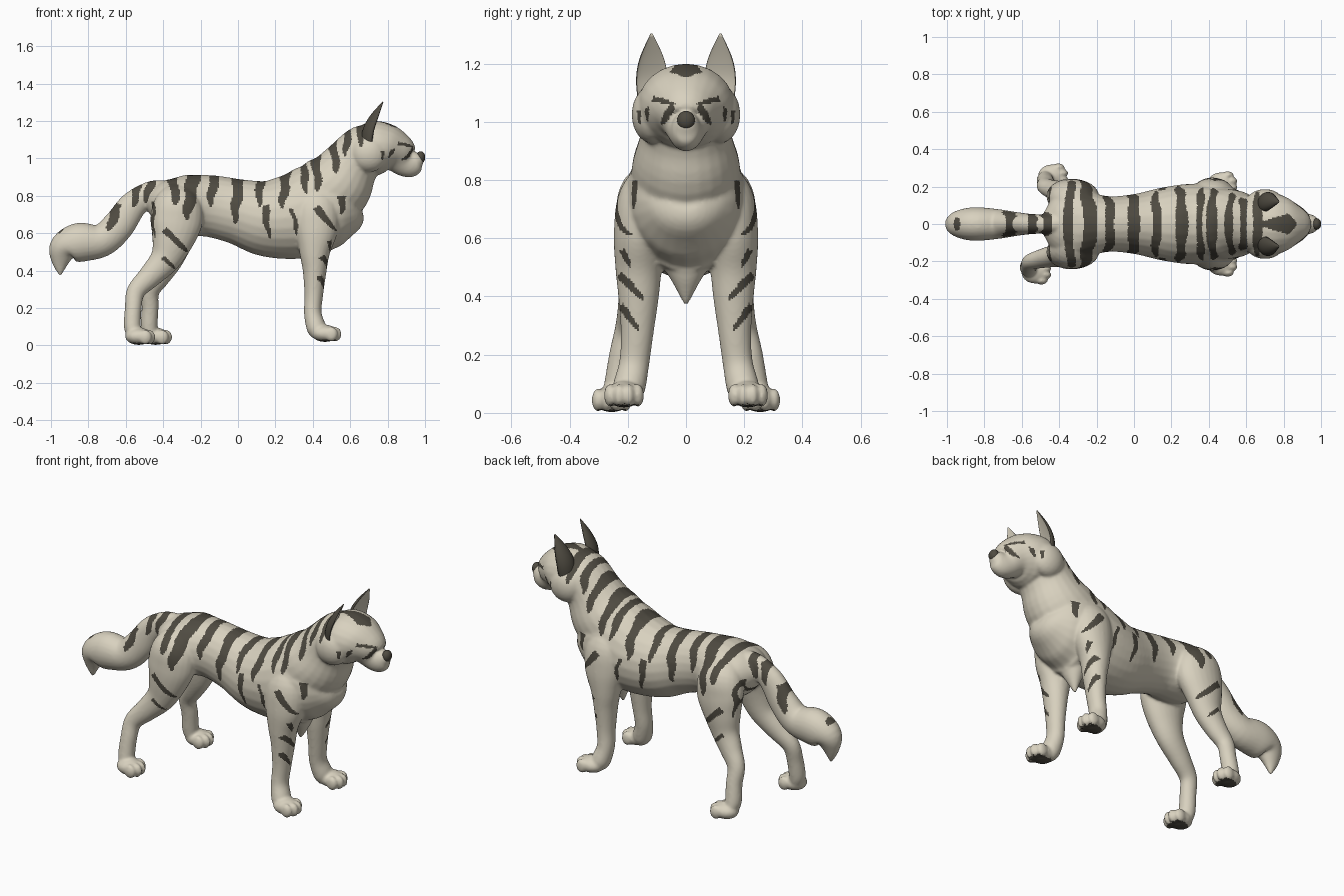
import bpy, bmesh, math
from mathutils import Vector, Matrix

if "Cube" in bpy.data.objects:
    bpy.data.objects.remove(bpy.data.objects["Cube"])


def material(name, rgb):
    m = bpy.data.materials.new(name)
    m.use_nodes = True
    m.diffuse_color = (*rgb, 1)
    bsdf = m.node_tree.nodes["Principled BSDF"]
    bsdf.inputs["Base Color"].default_value = (*rgb, 1)
    bsdf.inputs["Roughness"].default_value = 0.9
    return m


FUR = material("beige fur", (0.69, 0.64, 0.52))
DARK = material("dark stripe", (0.078, 0.07, 0.053))


def catmull(pts, steps):
    """Smooth a list of equal-length tuples."""
    p = [Vector(q) for q in pts]
    p = [p[0]] + p + [p[-1]]
    out = []
    for i in range(1, len(p) - 2):
        a, b, c, d = p[i - 1:i + 3]
        for k in range(steps):
            t = k / steps
            out.append(0.5 * (2 * b + (c - a) * t + (2 * a - 5 * b + 4 * c - d) * t * t
                              + (3 * b - a - 3 * c + d) * t ** 3))
    return out + [p[-1]]


def tube(bm, pts, segs=24, steps=5, dish=1.0):
    """Loft ellipses (x, y, z, radius in side plane, radius sideways) along a path."""
    path = catmull(pts, steps)
    rings = []
    for i, q in enumerate(path):
        c = Vector(q[:3])
        t = Vector(path[min(i + 1, len(path) - 1)][:3]) - Vector(path[max(i - 1, 0)][:3])
        t.normalize()
        v = Vector((0, 1, 0))
        v = (v - t * v.dot(t)).normalized()
        u = t.cross(v)
        ring = []
        for k in range(segs):
            a = 2 * math.pi * k / segs
            cu = math.cos(a) * (dish if math.cos(a) < 0 else 1)
            ring.append(bm.verts.new(c + u * cu * max(q[3], 0.003)
                                     + v * math.sin(a) * max(q[4], 0.003)))
        rings.append(ring)
    faces = [bm.faces.new(rings[0]), bm.faces.new(rings[-1])]
    for r, s in zip(rings, rings[1:]):
        for k in range(segs):
            j = (k + 1) % segs
            faces.append(bm.faces.new((r[k], r[j], s[j], s[k])))
    bmesh.ops.recalc_face_normals(bm, faces=faces)


def ball(bm, centre, radii):
    bmesh.ops.create_icosphere(bm, subdivisions=3, radius=1,
                               matrix=Matrix.Translation(centre) @ Matrix.Diagonal((*radii, 1)))


def mid(rows):
    """Rows of x, z, half height, half width placed on the centre plane."""
    return [(x, 0, z, h, w) for x, z, h, w in rows]


def paw(bm, x, y, z):
    ball(bm, (x, y, z), (0.074, 0.064, 0.046))
    for dy, dx in ((-0.048, 0.035), (-0.017, 0.055), (0.017, 0.055), (0.048, 0.035)):
        ball(bm, (x + dx, y + dy, z - 0.004), (0.034, 0.021, 0.04))


def new_object(name, bm, mats):
    me = bpy.data.meshes.new(name)
    bm.to_mesh(me)
    bm.free()
    for m in mats:
        me.materials.append(m)
    me.polygons.foreach_set("use_smooth", [True] * len(me.polygons))
    ob = bpy.data.objects.new(name, me)
    bpy.context.scene.collection.objects.link(ob)
    return ob


bm = bmesh.new()
# Torso
tube(bm, mid([(-.48, .79, .05, .06), (-.42, .775, .11, .15), (-.31, .75, .16, .195),
              (-.15, .745, .165, .15), (0, .715, .175, .16), (.15, .68, .205, .195),
              (.3, .69, .23, .215), (.44, .73, .245, .21), (.55, .73, .20, .185),
              (.62, .73, .125, .13), (.655, .74, .05, .06)]))
# Neck
tube(bm, mid([(.38, .75, .19, .19), (.52, .85, .195, .185), (.60, .96, .155, .155),
              (.675, 1.06, .125, .15), (.72, 1.08, .09, .12)]))
# Head and muzzle
tube(bm, mid([(.62, 1.07, .08, .10), (.68, 1.065, .13, .155), (.74, 1.055, .145, .165),
              (.80, 1.045, .135, .15), (.855, 1.02, .11, .11), (.895, .98, .08, .07),
              (.93, .975, .073, .056), (.96, .99, .05, .044), (.985, 1.0, .022, .026)]))
# Tail
tube(bm, mid([(-.38, .83, .05, .05), (-.46, .82, .06, .05), (-.56, .75, .075, .055),
              (-.64, .64, .085, .065), (-.73, .56, .088, .08), (-.85, .55, .105, .09),
              (-.93, .52, .082, .075), (-.95, .45, .05, .04), (-.95, .375, .008, .008)]))
# Chest tuft
tube(bm, mid([(.42, .56, .08, .13), (.42, .47, .05, .06), (.41, .37, .006, .006)]))

for s in (1, -1):
    # Cheek ruff and brow
    ball(bm, (.70, s * .115, 1.025), (.10, .072, .10))
    ball(bm, (.835, s * .055, 1.10), (.05, .05, .028))
    # Front leg
    tube(bm, [(x, s * y, z, a, b) for x, y, z, a, b in (
        (.41, .09, .84, .07, .06), (.42, .14, .74, .115, .09), (.42, .16, .62, .115, .088),
        (.41, .163, .50, .083, .08), (.41, .163, .40, .064, .07), (.405, .168, .27, .05, .056),
        (.40, .178, .17, .047, .052), (.42, .195, .09, .052, .056),
        (.43, .205, .05, .035, .045))])
    paw(bm, .465, s * .213, .064)
    # Hind leg, the left one stepping forward
    step = .09 if s > 0 else 0
    tube(bm, [(x + step * min(1, max(0, (.5 - z) / .25)), s * y, z, a, b) for x, y, z, a, b in (
        (-.31, .06, .83, .08, .06), (-.32, .125, .755, .13, .10), (-.33, .15, .66, .14, .092),
        (-.35, .16, .56, .112, .08), (-.39, .165, .46, .082, .065), (-.47, .18, .37, .063, .054),
        (-.545, .20, .29, .05, .044), (-.56, .22, .20, .045, .044), (-.565, .235, .10, .045, .046),
        (-.555, .245, .05, .035, .045))])
    paw(bm, -.53 + step, s * .255, .048)

# Fuse the parts into one smooth skin
body = new_object("furry_body", bm, [])
remesh = body.modifiers.new("fuse", 'REMESH')
remesh.mode = 'VOXEL'
remesh.voxel_size = 0.0075
remesh.use_smooth_shade = True
smooth = body.modifiers.new("soften", 'SMOOTH')
smooth.factor = 0.5
smooth.iterations = 8
skin = bpy.data.meshes.new_from_object(body.evaluated_get(bpy.context.evaluated_depsgraph_get()))
body.modifiers.clear()
body.data = skin
skin.materials.clear()
skin.materials.append(FUR)
skin.materials.append(DARK)

# Stripes across the flanks: x, z at the wide end, x, z at the thin end, half width
SIDE = [(-.355, .94, -.33, .75, .028), (-.23, .96, -.275, .67, .036), (-.12, .95, -.15, .74, .026),
        (.01, .94, -.02, .65, .03), (.125, .94, .11, .74, .023), (.265, .98, .235, .73, .028),
        (.285, .73, .32, .59, .012), (.145, .75, .165, .57, .018), (.345, 1.0, .365, .81, .021),
        (.41, 1.06, .43, .82, .026), (.50, 1.12, .53, .92, .025), (.59, 1.19, .575, 1.01, .021),
        (.665, 1.21, .65, 1.06, .02), (.415, .74, .53, .61, .017), (-.39, .62, -.275, .50, .02),
        (-.40, .47, -.34, .41, .013), (-.455, .90, -.50, .76, .022), (-.53, .86, -.565, .74, .022),
        (-.645, .76, -.69, .61, .028), (-.95, .65, -.95, .60, .02), (-.455, .77, -.45, .57, .009)]
# Marks on the front: y, z to y, z, half width
FRONT = [(.23, .475, .145, .39, .013), (.225, .37, .16, .28, .012), (.175, .80, .18, .70, .009),
         (.22, .56, .19, .50, .010), (.115, 1.08, .035, 1.06, .009), (.045, 1.055, .085, .99, .013),
         (.135, 1.05, .132, 1.0, .007), (.162, 1.04, .16, .99, .007)]


def in_stripe(a, b, stripe):
    a0, b0, a1, b1, w = stripe
    da, db = a1 - a0, b1 - b0
    t = ((a - a0) * da + (b - b0) * db) / (da * da + db * db)
    if t < 0 or t > 1:
        return False
    off = abs((a - a0) * db - (b - b0) * da) / math.hypot(da, db)
    return off < w * math.sqrt(max(0, 1 - t ** 3))


def is_dark(c, n):
    y = abs(c.y)
    outward = n.y * (1 if c.y > 0 else -1)
    # Paw pads
    if c.z < .035 and n.z < -.85:
        return True
    # Crown patch, widest above the forehead
    if .66 < c.x < .87 and n.z > .2 and y < min(.018 + .3 * max(0, c.x - .70), .88 - c.x):
        return c.z > 1.13
    wobble = .006 * math.sin(c.z * 45 + c.x * 20)
    if outward > -.25 and n.z > -.7 and any(in_stripe(c.x + wobble, c.z, s) for s in SIDE):
        return True
    return c.x > .35 and n.x > .25 and any(in_stripe(y, c.z, s) for s in FRONT)


for poly in skin.polygons:
    poly.material_index = int(is_dark(poly.center, poly.normal))

# Ears: dished in front, dark behind, turned slightly inward
for s, name in ((1, "left_ear"), (-1, "right_ear")):
    bm = bmesh.new()
    tube(bm, [(.70, s * .112, 1.08, .042, .055), (.71, s * .12, 1.15, .042, .056),
              (.735, s * .13, 1.22, .03, .042), (.772, s * .142, 1.302, .004, .004)],
         dish=-.15)
    bmesh.ops.rotate(bm, verts=bm.verts, cent=(.70, s * .115, 1.1),
                     matrix=Matrix.Rotation(math.radians(-18 * s), 3, 'Z'))
    ear = new_object(name, bm, [FUR, DARK])
    for poly in ear.data.polygons:
        poly.material_index = int(poly.normal.x - .3 * s * poly.normal.y < .25)

# Nose
bm = bmesh.new()
ball(bm, (.976, 0, 1.005), (.025, .031, .033))
new_object("nose", bm, [DARK])
